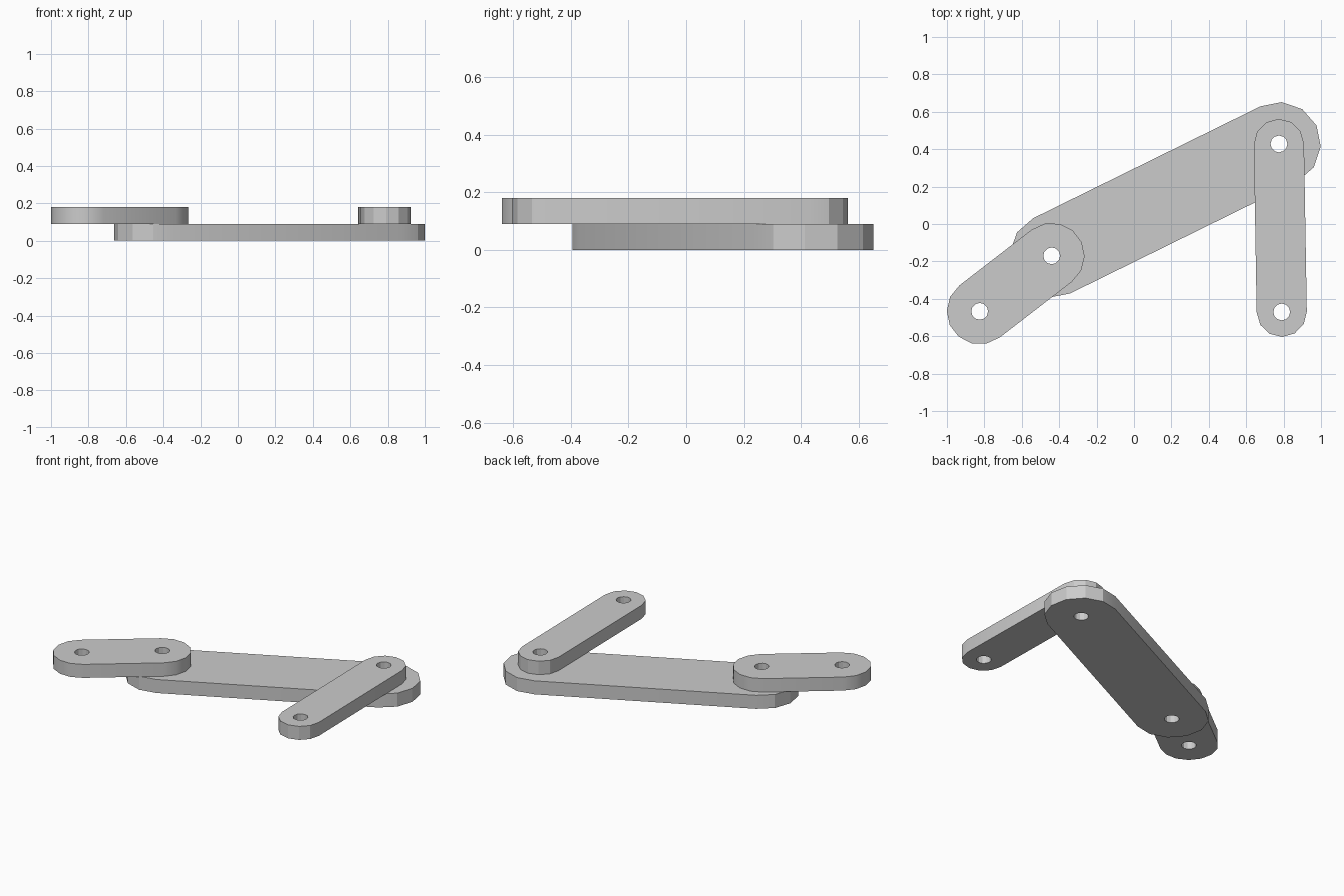
import bpy
import bmesh
from math import atan2, cos, sin, pi, radians
from mathutils import Vector

cube = bpy.data.objects.get("Cube")
if cube:
    bpy.data.objects.remove(cube, do_unlink=True)

THICK = 0.09
HOLE_RADIUS = 0.045

steel = bpy.data.materials.new("light_grey")
steel.use_nodes = True
colour = (0.6, 0.6, 0.6, 1)
steel.diffuse_color = colour
steel.node_tree.nodes["Principled BSDF"].inputs["Base Color"].default_value = colour


def arc(centre, radius, start, sweep, count):
    """Evenly spaced points, both ends included."""
    return [centre + radius * Vector((cos(start + sweep * i / count),
                                      sin(start + sweep * i / count), 0))
            for i in range(count + 1)]


def add_link(name, a, b, radius, segments, base):
    """Flat bar with round ends and a pin hole through each end."""
    a, b = Vector((*a, base)), Vector((*b, base))
    along = atan2(b.y - a.y, b.x - a.x)
    loops = [arc(b, radius, along - pi / 2, pi, segments)
             + arc(a, radius, along + pi / 2, pi, segments)]
    loops += [arc(c, HOLE_RADIUS, 0, 2 * pi, 12)[:-1] for c in (a, b)]

    bm = bmesh.new()
    edges = []
    for loop in loops:
        verts = [bm.verts.new(p) for p in loop]
        edges += [bm.edges.new((verts[i - 1], verts[i])) for i in range(len(verts))]
    bmesh.ops.triangle_fill(bm, edges=edges, use_beauty=True, normal=(0, 0, 1))
    for face in bm.faces:
        face.normal_update()
        if face.normal.z < 0:
            face.normal_flip()
    mesh = bpy.data.meshes.new(name)
    bm.to_mesh(mesh)
    bm.free()
    mesh.materials.append(steel)

    link = bpy.data.objects.new(name, mesh)
    bpy.context.collection.objects.link(link)
    bpy.ops.object.select_all(action="DESELECT")
    link.select_set(True)
    bpy.context.view_layer.objects.active = link
    plate = link.modifiers.new("plate", "SOLIDIFY")
    plate.thickness = THICK
    plate.offset = 1
    bpy.ops.object.modifier_apply(modifier=plate.name)
    bpy.ops.object.shade_smooth_by_angle(angle=radians(28))


# Pin joints
crank_end = (-0.825, -0.467)
left_joint = (-0.44, -0.17)
right_joint = (0.775, 0.428)
rocker_end = (0.79, -0.47)

# Wide coupler below, two shorter links on top
add_link("coupler_link", left_joint, right_joint, 0.224, 6, 0)
add_link("crank_link", crank_end, left_joint, 0.176, 7, THICK)
add_link("rocker_link", right_joint, rocker_end, 0.134, 6, THICK)
